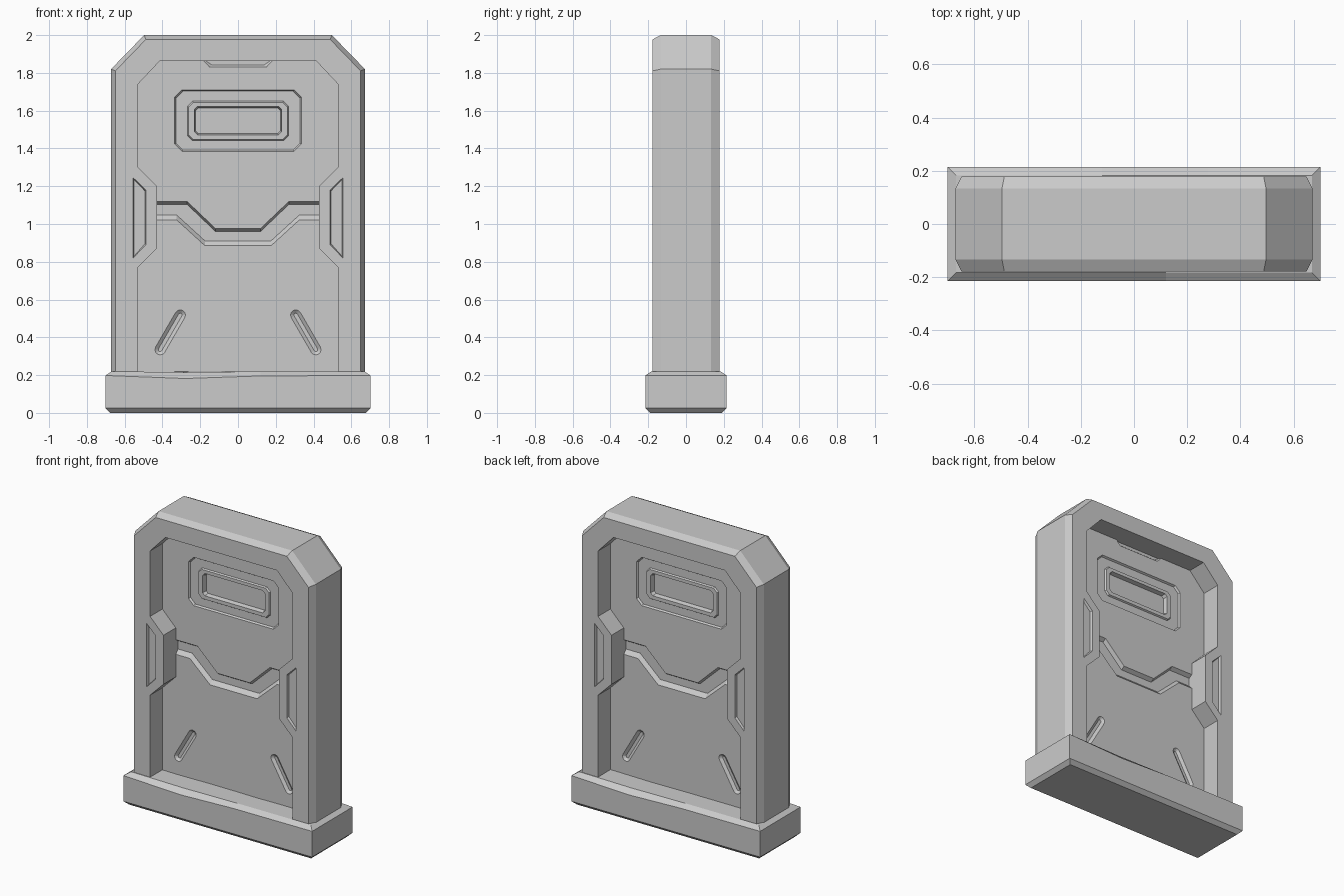
import bpy, bmesh, math
from mathutils import Vector

cube = bpy.data.objects.get("Cube")
if cube:
    bpy.data.objects.remove(cube, do_unlink=True)

grey = bpy.data.materials.new("plain grey")
grey.use_nodes = True
COLOUR = (0.6, 0.6, 0.6, 1)
grey.diffuse_color = COLOUR
grey.node_tree.nodes["Principled BSDF"].inputs["Base Color"].default_value = COLOUR

FRAME_Y, DOOR_Y = 0.178, 0.047


def loft(bm, rings):
    """Close a solid through rings of equally many 3D points."""
    loops = [[bm.verts.new(p) for p in ring] for ring in rings]
    for a, b in zip(loops, loops[1:]):
        for i in range(len(a)):
            j = (i + 1) % len(a)
            bm.faces.new((a[i], a[j], b[j], b[i]))
    bm.faces.new(loops[0])
    bm.faces.new(loops[-1])


def finish(name, bm, helper=False):
    bmesh.ops.recalc_face_normals(bm, faces=bm.faces)
    mesh = bpy.data.meshes.new(name)
    bm.to_mesh(mesh)
    bm.free()
    mesh.materials.append(grey)
    obj = bpy.data.objects.new(name, mesh)
    bpy.context.scene.collection.objects.link(obj)
    if helper:
        obj.hide_render = True
        obj.hide_viewport = True
        obj.display_type = 'WIRE'
    return obj


def both_faces(name, surface, pockets):
    """Cutter whose (outline, depth) pockets sink into the front and back."""
    bm = bmesh.new()
    for s in (1, -1):
        for pocket in pockets:
            rings = [(pocket[0][0], -0.03)] + pocket
            loft(bm, [[(s * x, s * (d - surface), z) for x, z in o] for o, d in rings])
    return finish(name, bm, True)


def cut(obj, cutter):
    mod = obj.modifiers.new(cutter.name, 'BOOLEAN')
    mod.operation = 'DIFFERENCE'
    mod.solver = 'EXACT'
    mod.object = cutter


def mirrored(half):
    return half + [(-x, z) for x, z in reversed(half)]


def octagon(w, low, high, c):
    return mirrored([(w - c, low), (w, low + c), (w, high - c), (w - c, high)])


def capsule(a, b, r):
    a, b = Vector(a), Vector(b)
    t = math.atan2(b.y - a.y, b.x - a.x)
    points = []
    for centre, start in ((b, t - math.pi / 2), (a, t + math.pi / 2)):
        for i in range(7):
            k = start + math.pi * i / 6
            points.append((centre.x + r * math.cos(k), centre.y + r * math.sin(k)))
    return points


# Frame: chamfered arch with bevelled front and back rims
def arch(inset):
    return mirrored([(0.672 - inset, 0.1), (0.672 - inset, 1.82 - inset * 0.4),
                     (0.497 - inset * 0.4, 2 - inset)])


bm = bmesh.new()
loft(bm, [[(x, y, z) for x, z in arch(i)] for i, y in
          ((0.023, -FRAME_Y), (0, -0.133), (0, 0.133), (0.023, FRAME_Y))])
frame = finish("frame", bm)

# Opening through the frame, narrowed by the side latches
opening = mirrored([(0.53, 0.05), (0.53, 0.77), (0.43, 0.87), (0.43, 1.2),
                    (0.53, 1.3), (0.53, 1.74), (0.415, 1.862)])
bm = bmesh.new()
loft(bm, [[(x, y, z) for x, z in opening] for y in (-0.3, 0.3)])
cut(frame, finish("opening_cutter", bm, True))


# Shallow pockets on the latches
def latch(side, e):
    return [(side * x, z) for x, z in
            ((0.555 - e, 0.82 + 2 * e), (0.555 - e, 1.245 - 2 * e),
             (0.488 + e, 1.18 - e), (0.488 + e, 0.89 + e))]


cut(frame, both_faces("latch_cutter", FRAME_Y,
                      [[(latch(s, 0), 0), (latch(s, 0.005), 0.015)] for s in (1, -1)]))

# Door slab set deep inside the frame
bm = bmesh.new()
loft(bm, [[(x, y, z) for x, z in octagon(0.58, 0.1, 1.9, 0.12)] for y in (-DOOR_Y, DOOR_Y)])
door = finish("door", bm)

# Stepped viewing panel with a raised bezel
window = [(octagon(0.335, 1.385, 1.71, 0.038), 0),
          (octagon(0.328, 1.392, 1.703, 0.036), 0.012),
          (octagon(0.267, 1.442, 1.65, 0.026), 0.012),
          (octagon(0.261, 1.448, 1.644, 0.024), 0.002),
          (octagon(0.231, 1.472, 1.622, 0.016), 0.002),
          (octagon(0.224, 1.479, 1.615, 0.014), 0.03)]


# Stepped channel across the middle
def channel(top, bottom):
    upper = [(0.5, 1.12), (0.27, 1.12), (0.12, 0.977)]
    lower = [(0.5, 1.022), (0.325, 1.022), (0.175, 0.885)]
    up = mirrored([(x, z - top) for x, z in upper])
    low = mirrored([(x, z + bottom) for x, z in lower])
    return up + low[::-1]


groove = [(channel(0, 0), 0), (channel(0.016, 0.026), 0.025)]


# Small notch under the lintel
def notch(e):
    return mirrored([(0.18 - e, 1.89), (0.18 - e, 1.862), (0.15 - e, 1.83 + e)])


pockets = [window, groove, [(notch(0), 0), (notch(0.012), 0.015)]]

# Slanted slots near the foot
for s in (1, -1):
    a, b = (s * 0.412, 0.335), (s * 0.306, 0.518)
    pockets.append([(capsule(a, b, 0.028), 0), (capsule(a, b, 0.01), 0.014)])

cut(door, both_faces("door_cutter", DOOR_Y, pockets))


# Base plinth with bevels and a worn dent along each long edge
def plinth(inset, z, dent):
    half = [(-0.702 + inset, z), (-0.28, z - dent), (0.12, z - dent * 0.15), (0.702 - inset, z)]
    y = 0.215 - inset
    return [(x, -y, h) for x, h in half] + [(-x, y, h) for x, h in half]


bm = bmesh.new()
loft(bm, [plinth(0.025, 0, 0), plinth(0, 0.025, 0),
          plinth(0, 0.198, 0.016), plinth(0.033, 0.22, 0.005)])
finish("base", bm)
